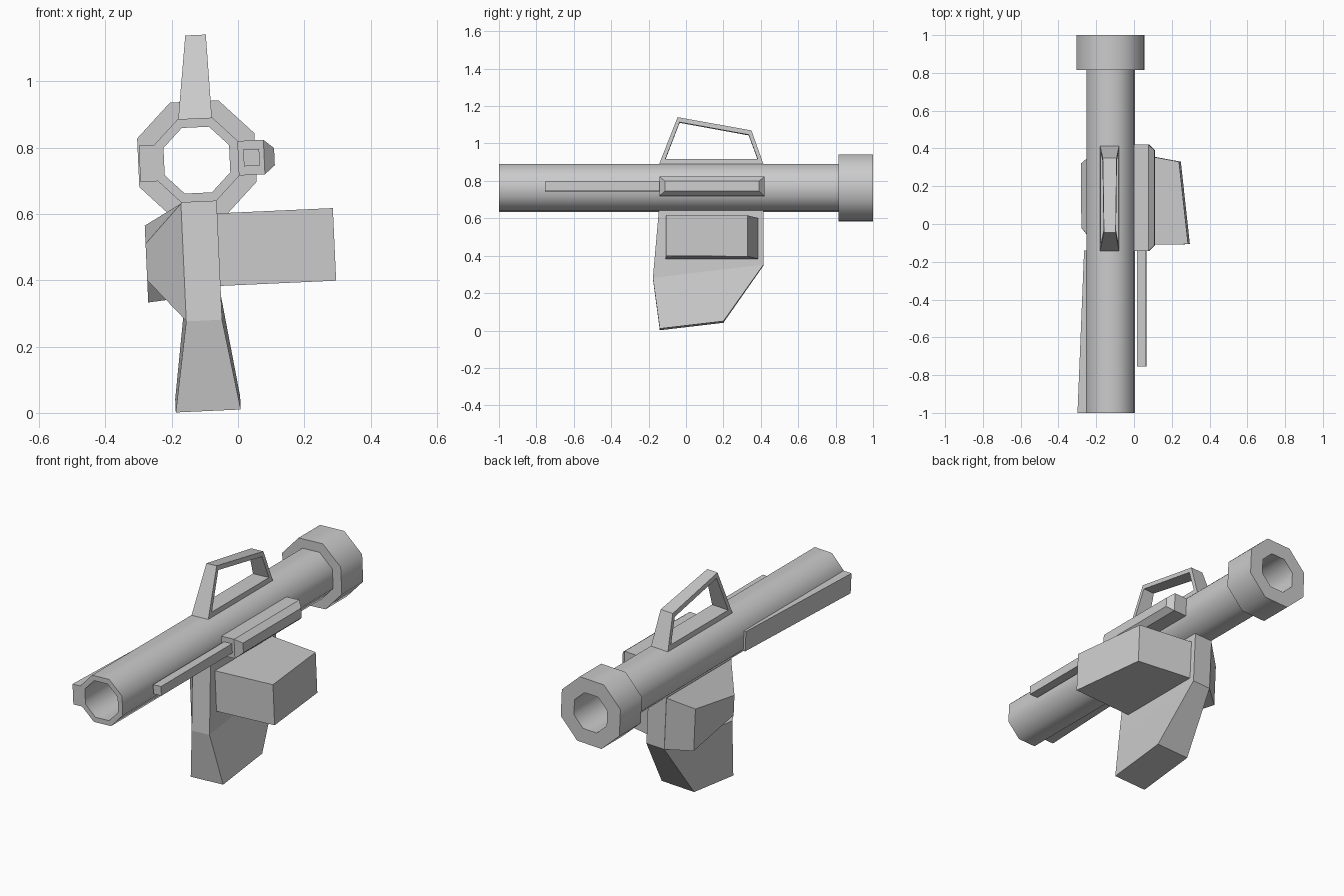
import bpy, bmesh, math
from mathutils import Matrix

if "Cube" in bpy.data.objects:
    bpy.data.objects.remove(bpy.data.objects["Cube"])

# The whole model leans slightly about the tube axis; parts are built around that axis
FRAME = Matrix.Translation((-0.124, 0, 0.762)) @ Matrix.Rotation(math.radians(-2.6), 4, 'Y')


def make(name, rings, caps=True, closed=False):
    """Skin a list of equal-length point rings."""
    bm = bmesh.new()
    vs = [[bm.verts.new(p) for p in ring] for ring in rings]
    n = len(vs[0])
    pairs = list(zip(vs, vs[1:])) + ([(vs[-1], vs[0])] if closed else [])
    for a, b in pairs:
        for i in range(n):
            j = (i + 1) % n
            bm.faces.new((a[i], a[j], b[j], b[i]))
    if caps and not closed:
        bm.faces.new(vs[0])
        bm.faces.new(vs[-1])
    bmesh.ops.recalc_face_normals(bm, faces=bm.faces)
    me = bpy.data.meshes.new(name)
    bm.to_mesh(me)
    bm.free()
    ob = bpy.data.objects.new(name, me)
    ob.matrix_world = FRAME
    bpy.context.collection.objects.link(ob)
    return ob


def rect_yz(x, y0, y1, z0, z1):
    return [(x, y0, z0), (x, y1, z0), (x, y1, z1), (x, y0, z1)]


def rect_xy(z, hw, y0, y1, z1=None):
    z1 = z if z1 is None else z1
    return [(-hw, y0, z), (hw, y0, z), (hw, y1, z1), (-hw, y1, z1)]


# Hollow octagonal tube with rear collar, lathed from (apothem, y)
profile = [(0.126, -1), (0.126, 0.815), (0.177, 0.815), (0.177, 1), (0.099, 1), (0.099, -1)]
k = 1 / math.cos(math.pi / 8)
angles = [math.pi / 8 + i * math.pi / 4 for i in range(8)]
tube = make("launch_tube",
            [[(r * k * math.cos(a), y, r * k * math.sin(a)) for a in angles] for r, y in profile],
            closed=True)
bpy.context.view_layer.objects.active = tube
tube.select_set(True)
bpy.ops.object.shade_smooth_by_angle(angle=math.radians(50))

# Grip: straight upper block, flared lower part
make("grip", [rect_xy(-0.12, 0.054, -0.145, 0.415),
              rect_xy(-0.484, 0.054, -0.177, 0.415, -0.412),
              rect_xy(-0.757, 0.098, -0.14, 0.2, -0.717)])

# Faceted bulge on the left of the grip
make("grip_bulge", [
    [(-0.053, -0.145, -0.128), (-0.053, 0.415, -0.128), (-0.053, 0.415, -0.412), (-0.053, -0.177, -0.484)],
    [(-0.166, -0.02, -0.245), (-0.166, 0.32, -0.19), (-0.166, 0.32, -0.422), (-0.166, -0.02, -0.355)]])

# Box magazine on the right, outer end cut at a slant
outline = [(0.04, -0.11), (0.403, -0.107), (0.355, 0.33), (0.04, 0.388)]
make("magazine", [[(x, y, z) for x, y in outline] for z in (-0.382, -0.163)])

# Sight housing with a tapered outer face, and its rod
make("sight_housing", [rect_yz(0.12, -0.143, 0.42, -0.052, 0.052),
                       rect_yz(0.203, -0.143, 0.42, -0.052, 0.052),
                       rect_yz(0.234, -0.112, 0.39, -0.026, 0.026)])
make("sight_rod", [rect_yz(x, -0.755, -0.14, -0.025, 0.025) for x in (0.141, 0.189)])

# Wedge fin on the left front
make("side_fin", [[(-0.12, y, -0.058), (x, y, -0.058), (x, y, 0.052), (-0.12, y, 0.052)]
                  for y, x in ((-1, -0.173), (-0.14, -0.138))])

# Carry handle: a frame narrowing toward the top
outer = [(-0.145, 0.122), (-0.045, 0.377), (0.35, 0.306), (0.415, 0.122)]
inner = [(-0.11, 0.153), (-0.034, 0.35), (0.335, 0.283), (0.383, 0.153)]


def handle_ring(points, side):
    ring = []
    for y, z in points:
        t = (z - 0.122) / 0.255
        ring.append((0.013 * t + side * (0.051 - 0.02 * t), y, z))
    return ring


make("carry_handle", [handle_ring(outer, -1), handle_ring(outer, 1),
                      handle_ring(inner, 1), handle_ring(inner, -1)], closed=True)
